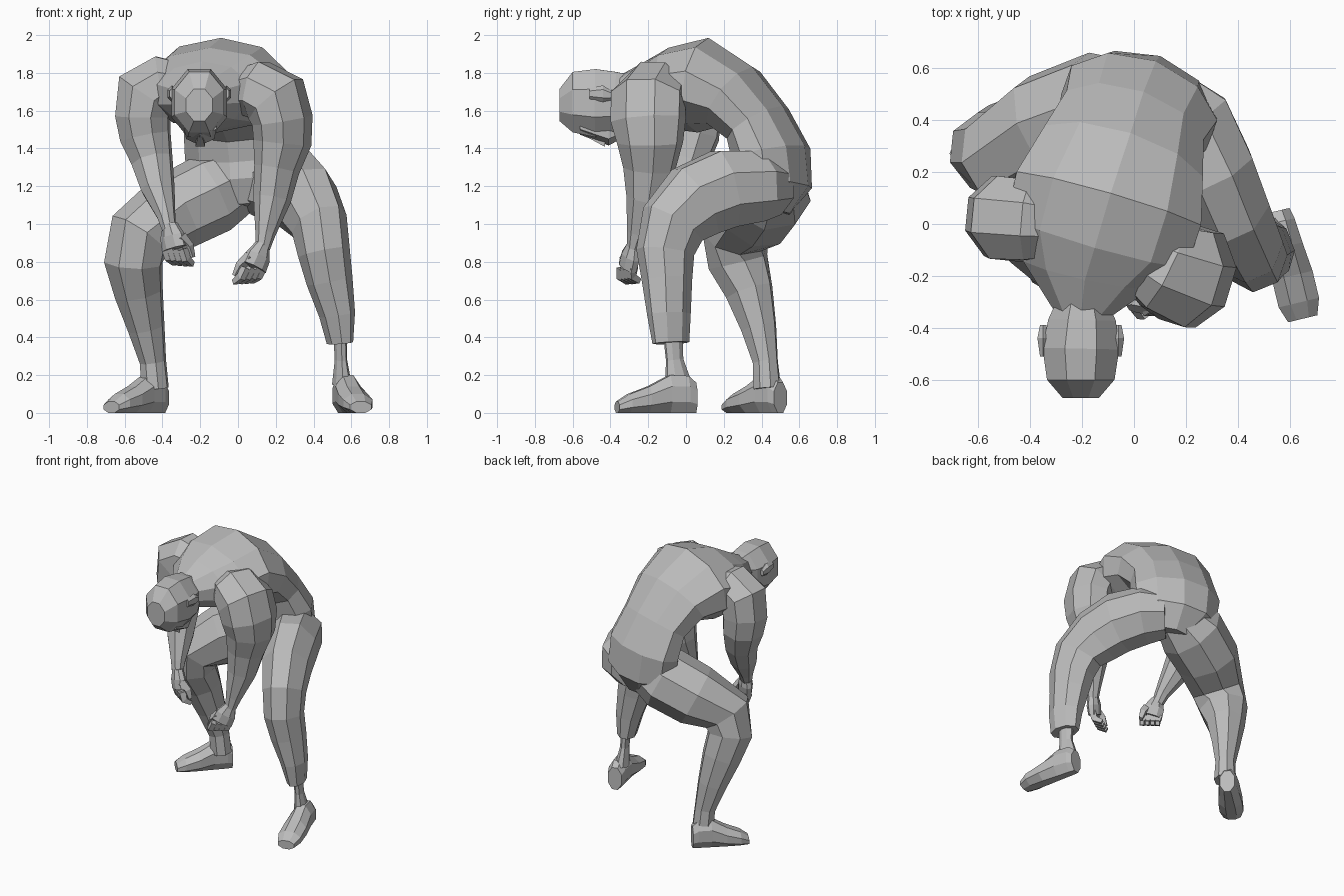
import bpy, bmesh, math
from mathutils import Vector

cube = bpy.data.objects.get("Cube")
if cube:
    bpy.data.objects.remove(cube, do_unlink=True)

clay = bpy.data.materials.new("clay_grey")
clay.use_nodes = True
GREY = (0.5, 0.5, 0.5, 1)
clay.diffuse_color = GREY
clay.node_tree.nodes["Principled BSDF"].inputs["Base Color"].default_value = GREY


def loft(name, rings, side_hint, sides=8, level=False):
    """Flat-faced tube; each ring is x, y, z, half width, half depth."""
    bm = bmesh.new()
    hint = Vector(side_hint)
    centres = [Vector(r[:3]) for r in rings]
    last = len(rings) - 1
    grow = 1 / math.cos(math.pi / sides)
    loops = []
    for i, (c, r) in enumerate(zip(centres, rings)):
        along = Vector()
        if i > 0:
            along += (c - centres[i - 1]).normalized()
        if i < last:
            along += (centres[i + 1] - c).normalized()
        if level:
            along.z = 0
        along.normalize()
        across = (hint - along * hint.dot(along)).normalized()
        up = along.cross(across)
        loop = []
        for k in range(sides):
            a = math.tau * (k + 0.5) / sides
            loop.append(bm.verts.new(c + across * (math.cos(a) * grow * r[3])
                                     + up * (math.sin(a) * grow * r[4])))
        loops.append(loop)
    for low, high in zip(loops, loops[1:]):
        for k in range(sides):
            n = (k + 1) % sides
            bm.faces.new((low[k], low[n], high[n], high[k]))
    bm.faces.new(loops[0])
    bm.faces.new(loops[-1])
    bmesh.ops.recalc_face_normals(bm, faces=bm.faces)
    mesh = bpy.data.meshes.new(name)
    bm.to_mesh(mesh)
    bm.free()
    mesh.materials.append(clay)
    obj = bpy.data.objects.new(name, mesh)
    bpy.context.collection.objects.link(obj)
    return obj


def hand(name, wrist, knuckles, spread, thumb_side):
    """Palm, four curled fingers and a thumb, hanging from the wrist."""
    wrist, knuckles, spread = Vector(wrist), Vector(knuckles), Vector(spread).normalized()
    along = (knuckles - wrist).normalized()
    curl = spread.cross(along).normalized()
    if curl.x * thumb_side < 0:
        curl = -curl
    palm = wrist.lerp(knuckles, 0.5)
    loft(name + "_palm", [(*wrist, .038, .034), (*palm, .066, .042), (*knuckles, .07, .036)], spread)
    for f in range(4):
        base = knuckles + spread * (f - 1.5) * 0.035
        mid = base + along * 0.055 + curl * 0.012
        tip = mid + along * 0.025 + curl * 0.05
        loft(f"{name}_finger_{f + 1}",
             [(*base, .017, .024), (*mid, .017, .02), (*tip, .013, .014)], spread, 4)
    root = palm - spread * 0.05
    bend = root + along * 0.05 - spread * 0.02 + curl * 0.035
    end = bend + along * 0.06 + curl * 0.015
    loft(name + "_thumb", [(*root, .024, .024), (*bend, .02, .02), (*end, .012, .012)], spread, 4)


# Torso, bent forward and turned slightly
turn = (.94, -.34, 0)
loft("torso", [
    (.04, .42, 1.08, .13, .13), (.03, .45, 1.22, .28, .2), (.02, .45, 1.37, .3, .185),
    (-.01, .38, 1.53, .28, .16), (-.05, .25, 1.67, .32, .185), (-.1, .09, 1.735, .37, .24),
    (-.14, -.06, 1.715, .36, .21), (-.18, -.19, 1.69, .25, .165), (-.2, -.34, 1.67, .11, .11)],
    turn, 10)

# Head, face turned to the ground
loft("head", [
    (-.2, -.3, 1.67, .1, .12), (-.2, -.37, 1.64, .13, .165), (-.205, -.48, 1.64, .148, .18),
    (-.205, -.6, 1.645, .13, .16), (-.205, -.67, 1.63, .07, .085)], (1, 0, 0), level=True)
loft("jaw", [(-.2, -.34, 1.51, .055, .05), (-.2, -.41, 1.485, .075, .06), (-.2, -.56, 1.53, .085, .05)],
     (1, 0, 0), 6, True)
loft("nose", [(-.2, -.52, 1.47, .012, .012), (-.2, -.43, 1.435, .026, .026)], (1, 0, 0), 4, True)
for name, x in (("left_ear", -.06), ("right_ear", -.35)):
    loft(name, [(x, -.39, 1.68, .012, .02), (x, -.44, 1.69, .022, .038),
                (x, -.51, 1.69, .012, .025)], (1, 0, 0), 6, True)

# Arms, each starting inside the chest
loft("left_arm", [
    (.0, -.1, 1.7, .12, .11), (.11, -.165, 1.71, .17, .15), (.2, -.2, 1.66, .19, .165),
    (.235, -.2, 1.55, .19, .145), (.235, -.19, 1.43, .165, .14), (.205, -.195, 1.29, .13, .11),
    (.18, -.21, 1.13, .1, .092), (.145, -.255, .95, .055, .05), (.13, -.275, .87, .036, .036)],
    (.3, .95, 0))
loft("right_arm", [
    (-.26, .0, 1.73, .12, .11), (-.4, .015, 1.745, .155, .145), (-.485, .02, 1.69, .16, .165),
    (-.505, .025, 1.57, .155, .14), (-.49, .03, 1.46, .14, .13), (-.455, .0, 1.33, .11, .105),
    (-.425, -.07, 1.19, .09, .085), (-.38, -.16, 1.04, .05, .046), (-.365, -.19, .97, .036, .036)],
    (.1, 1, 0))
hand("left_hand", (.13, -.275, .89), (.085, -.31, .77), (.8, .5, .05), -1)
hand("right_hand", (-.36, -.19, 1.0), (-.335, -.215, .87), (-.8, .5, .05), 1)

# Left leg, stepping forward, with a cuff above a thin ankle
out = (.92, .35, 0)
loft("left_leg", [
    (.11, .46, 1.2, .15, .15), (.21, .37, 1.2, .18, .185), (.3, .2, 1.185, .165, .205),
    (.365, .05, 1.12, .155, .2), (.43, -.07, 1.0, .135, .17), (.455, -.11, .85, .125, .145),
    (.485, -.1, .7, .112, .125), (.525, -.09, .52, .085, .11), (.54, -.08, .37, .06, .095)], out)
loft("left_ankle", [(.54, -.07, .42, .03, .05), (.545, -.06, .28, .028, .045),
                    (.55, -.04, .15, .045, .07)], out)

# Right leg, bent out to the side
out = (.6, -.8, 0)
loft("right_leg", [
    (.02, .46, 1.24, .15, .16), (-.14, .44, 1.16, .21, .2), (-.34, .37, 1.06, .2, .195),
    (-.52, .26, .94, .165, .165), (-.555, .275, .8, .155, .145), (-.525, .335, .64, .12, .125),
    (-.485, .385, .45, .088, .095), (-.45, .42, .27, .062, .068), (-.44, .43, .13, .07, .07)], out)


def foot(name, heel, toe):
    """Wedge foot resting on the ground."""
    heel, toe = Vector((*heel, 0)), Vector((*toe, 0))
    along = (toe - heel).normalized()
    rings = []
    for t, wide, high in ((0, .05, .08), (.1, .06, .098), (.33, .068, .1), (.6, .08, .07),
                          (.85, .08, .05), (1, .058, .03)):
        rings.append((*heel.lerp(toe, t).xy, high, wide, high))
    loft(name, rings, (-along.y, along.x, 0), level=True)


foot("left_foot", (.55, .05), (.65, -.365))
foot("right_foot", (-.4, .5), (-.67, .23))
